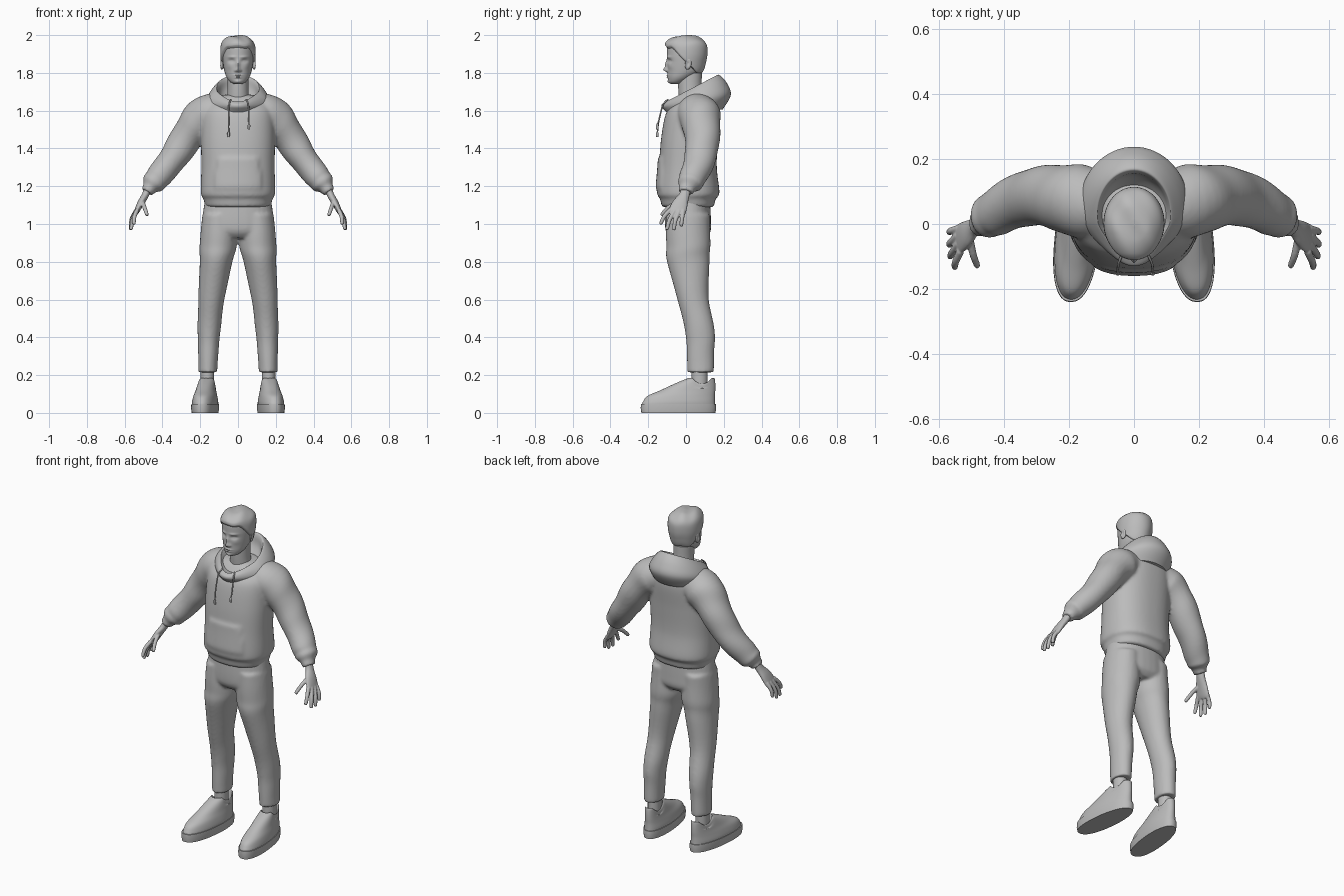
import bpy, bmesh, math
from mathutils import Vector, Matrix

cube = bpy.data.objects.get("Cube")
if cube:
    bpy.data.objects.remove(cube, do_unlink=True)

grey = bpy.data.materials.new("clay_grey")
grey.use_nodes = True
grey.diffuse_color = (0.5, 0.5, 0.5, 1)
grey.node_tree.nodes["Principled BSDF"].inputs["Base Color"].default_value = (0.5, 0.5, 0.5, 1)


def clamp(value):
    return max(0.0, min(1.0, value))


def bell(p, x, z, sx, sz):
    """Soft round bump, the same on both sides of the face."""
    return math.exp(-((abs(p.x) - x) / sx) ** 2 - ((p.z - z) / sz) ** 2)


def spline(keys, steps):
    """Smooth rows through the key rows."""
    rows = []
    for i in range(len(keys) - 1):
        p0, p1, p2, p3 = (keys[max(0, min(len(keys) - 1, i + d))] for d in (-1, 0, 1, 2))
        for s in range(steps):
            t = s / steps
            rows.append([0.5 * (2 * b + (c - a) * t + (2 * a - 5 * b + 4 * c - d) * t * t
                                + (3 * b - a - 3 * c + d) * t ** 3)
                         for a, b, c, d in zip(p0, p1, p2, p3)])
    return rows + [list(keys[-1])]


def tube(bm, keys, n=32, steps=6, along=False, power=1.0, fold=0.0, shape=None):
    """Loft ellipses; key = x, y, z, half width, half depth, optional tilt."""
    rows = spline(keys, steps)
    rings = []
    for i, row in enumerate(rows):
        centre, u, v = Vector(row[:3]), Vector((1, 0, 0)), Vector((0, 1, 0))
        if along:
            t = Vector(rows[min(i + 1, len(rows) - 1)][:3]) - Vector(rows[max(i - 1, 0)][:3])
            t.normalize()
            v = (v - t * v.dot(t)).normalized()
            u = v.cross(t)
        tilt = row[5] if len(row) > 5 else 0
        ring = []
        for k in range(n):
            a = math.tau * k / n
            c, s = math.cos(a), math.sin(a)
            c, s = math.copysign(abs(c) ** power, c), math.copysign(abs(s) ** power, s)
            size = 1 + fold * math.sin(i * 0.9 + 2 * math.sin(a))
            p = centre + (u * row[3] * c + v * row[4] * s) * size
            p.z += tilt * (p.y - centre.y)
            if shape:
                shape(p)
            ring.append(bm.verts.new(p))
        rings.append(ring)
    for r, q in zip(rings, rings[1:]):
        for k in range(n):
            bm.faces.new((r[k], r[(k + 1) % n], q[(k + 1) % n], q[k]))
    bm.faces.new(rings[0][::-1])
    bm.faces.new(rings[-1])


def finish(bm, name, mirror=False, voxel=0, smooth=4):
    """Turn the mesh into a named, shaded object; voxel fuses its pieces."""
    bmesh.ops.recalc_face_normals(bm, faces=bm.faces)
    mesh = bpy.data.meshes.new(name)
    bm.to_mesh(mesh)
    bm.free()
    mesh.materials.append(grey)
    obj = bpy.data.objects.new(name, mesh)
    bpy.context.scene.collection.objects.link(obj)
    bpy.ops.object.select_all(action="DESELECT")
    obj.select_set(True)
    bpy.context.view_layer.objects.active = obj
    bpy.ops.object.shade_smooth_by_angle(angle=math.radians(50))
    if mirror:
        obj.modifiers.new("mirror", "MIRROR").use_mirror_merge = False
    if voxel:
        fuse = obj.modifiers.new("fuse", "REMESH")
        fuse.mode, fuse.voxel_size, fuse.use_smooth_shade = "VOXEL", voxel, True
        relax = obj.modifiers.new("relax", "SMOOTH")
        relax.factor, relax.iterations = 0.5, smooth
    return obj


# Hoodie body with pouch pocket, fused with both sleeves
def pocket(p):
    if p.y < 0:
        half = 0.13 - 0.25 * max(0, p.z - 1.26)
        inside = clamp((half - abs(p.x)) / 0.012) * clamp((1.36 - p.z) / 0.012) * clamp((p.z - 1.17) / 0.03)
        p.y -= 0.009 * inside


bm = bmesh.new()
tube(bm, [(0, .01, 1.09, .172, .138), (0, .01, 1.135, .184, .148), (0, .012, 1.165, .197, .165),
          (0, .01, 1.3, .194, .153), (0, .018, 1.45, .196, .15), (0, .035, 1.58, .192, .143),
          (0, .05, 1.635, .175, .12), (0, .05, 1.67, .13, .09), (0, .045, 1.685, .07, .06)],
     n=64, steps=10, power=0.85, shape=pocket)
for side in (1, -1):
    def flip(p, side=side):
        p.x *= side
    tube(bm, [(.08, .06, 1.6, .09, .1), (.17, .07, 1.575, .107, .112), (.25, .085, 1.49, .09, .097),
              (.335, .078, 1.36, .077, .085), (.425, .035, 1.245, .066, .072),
              (.452, .015, 1.213, .06, .062), (.468, .005, 1.19, .038, .044),
              (.482, 0, 1.168, .035, .04)], along=True, fold=0.025, shape=flip)
finish(bm, "hoodie", voxel=0.009, smooth=5)


# Hood lying open behind the neck, pinched to a V at the front
def pinch(p):
    p.x *= 1 - 0.3 * clamp(-p.y / 0.11)


bm = bmesh.new()
tube(bm, [(0, .03, 1.635, .06, .06, .2), (0, .045, 1.675, .092, .1, .4), (0, .03, 1.708, .108, .128, .52),
          (0, .033, 1.718, .118, .142, .5), (0, .045, 1.69, .15, .172, .32), (0, .055, 1.65, .168, .182, .18),
          (0, .045, 1.6, .155, .15, .05)], n=64, shape=pinch)
finish(bm, "hood")

# Drawstrings with end tips
bm = bmesh.new()
for x, low in ((-.05, 1.46), (.058, 1.5)):
    tube(bm, [(x * .75, -.095, 1.66, .004, .004), (x * .95, -.122, 1.63, .004, .004),
              (x, -.143, 1.55, .004, .004), (x, -.151, low + .03, .004, .004),
              (x, -.152, low + .022, .007, .007), (x, -.152, low, .006, .006)], n=10, along=True)
finish(bm, "drawstrings")

# Trousers: hips fused with two legs
bm = bmesh.new()
tube(bm, [(0, .01, 1.13, .175, .118), (0, .01, 1.02, .19, .122), (0, .012, .96, .185, .118),
          (0, .012, .925, .12, .09)], power=0.9)
for side in (1, -1):
    def flip(p, side=side):
        p.x *= side
    tube(bm, [(.1, .01, 1.05, .088, .115), (.104, .012, .9, .099, .117), (.116, .012, .8, .087, .112),
              (.141, .038, .6, .069, .083), (.153, .073, .44, .061, .079), (.157, .077, .33, .054, .073),
              (.16, .077, .215, .05, .07)], fold=0.008, shape=flip)
finish(bm, "trousers", voxel=0.009, smooth=4)

# Ankles
bm = bmesh.new()
tube(bm, [(.162, .072, .1, .036, .042), (.162, .072, .25, .036, .042)], n=20)
finish(bm, "ankles", mirror=True)


# Shoes: toes turned out, narrower at the heel, dipped collar
def foot(p):
    p.x = p.x * (1 - 0.5 * max(0, p.y)) + 0.17 - 0.1 * p.y
    if p.z > 0.13:
        p.z -= 0.03 * clamp(1 - ((p.y - .085) / .05) ** 2) * clamp((p.z - .13) / .03)


bm = bmesh.new()
tube(bm, [(0, -.04, .04, .066, .194), (0, -.037, .06, .066, .19), (0, -.025, .09, .06, .178),
          (0, .01, .12, .052, .145), (0, .048, .155, .046, .107, -.15), (0, .077, .18, .042, .075, -.3),
          (0, .077, .178, .037, .069, -.3), (0, .077, .13, .034, .06)], n=48, power=0.9, shape=foot)
finish(bm, "shoe_uppers", mirror=True)

bm = bmesh.new()
tube(bm, [(0, -.04, 0, .067, .196), (0, -.04, .025, .07, .2), (0, -.04, .048, .069, .198)],
     n=48, steps=1, power=0.85, shape=foot)
finish(bm, "shoe_soles", mirror=True)

# Hands: palm, four fingers and a thumb
bm = bmesh.new()
tube(bm, [(.475, .002, 1.19, .02, .027), (.492, -.01, 1.15, .019, .028), (.515, -.03, 1.11, .018, .041),
          (.535, -.045, 1.07, .014, .046), (.543, -.05, 1.052, .009, .04)], along=True)
fingers = [((.533, -.083, 1.075), (.548, -.115, 1.04), (.551, -.133, 1.003)),
           ((.539, -.06, 1.07), (.559, -.088, 1.02), (.565, -.1, .975)),
           ((.541, -.036, 1.068), (.563, -.056, 1.02), (.568, -.064, .973)),
           ((.538, -.014, 1.07), (.562, -.021, 1.03), (.567, -.025, .993)),
           ((.505, -.045, 1.115), (.494, -.095, 1.085), (.482, -.128, 1.05))]
for base, joint, tip in fingers:
    end = Vector(tip) + (Vector(tip) - Vector(joint)).normalized() * 0.006
    tube(bm, [base + (.012, .012), joint + (.0112, .0112), tip + (.0095, .0095), tuple(end) + (.004, .004)],
         n=14, along=True)
finish(bm, "hands", mirror=True, voxel=0.004, smooth=3)

# Neck
bm = bmesh.new()
tube(bm, [(0, .035, 1.6, .066, .064), (0, .022, 1.7, .056, .062), (0, .02, 1.8, .056, .064)])
finish(bm, "neck")


# Head with sculpted face
def face(p):
    if p.y > -0.02:
        return
    out = 0.012 * bell(p, 0, 1.842, .009, .022) + 0.019 * bell(p, 0, 1.817, .011, .011)
    out += 0.008 * bell(p, .013, 1.812, .006, .006) + 0.005 * bell(p, .033, 1.884, .02, .006)
    out += 0.007 * bell(p, 0, 1.787, .021, .004) + 0.007 * bell(p, 0, 1.776, .017, .004)
    out += 0.006 * bell(p, 0, 1.753, .016, .009) + 0.003 * bell(p, .045, 1.835, .015, .015)
    out += 0.005 * bell(p, .034, 1.862, .009, .005) - 0.011 * bell(p, .034, 1.863, .016, .009)
    p.y -= out


skull = [(0, -.055, 1.74, .016, .02), (0, -.05, 1.75, .038, .04), (0, -.03, 1.775, .059, .066),
         (0, -.008, 1.81, .072, .09), (0, 0, 1.86, .08, .1), (0, .003, 1.9, .083, .104),
         (0, .003, 1.94, .08, .102), (0, .003, 1.965, .067, .085), (0, .003, 1.982, .043, .054),
         (0, .003, 1.987, .008, .01)]
bm = bmesh.new()
tube(bm, skull, n=96, steps=10, shape=face)
finish(bm, "head")


# Hair: a fuller shell that sinks into the head below the hairline
def hair(p):
    line = 1.93 - 0.13 * clamp((p.y + .075) / .13)
    f = clamp((p.z - line) / 0.014 + 0.5)
    wave = 0.003 * math.sin(70 * p.x + 45 * p.y) * f
    quiff = 0.009 * f * clamp((-p.y - .03) / .05) * clamp((p.z - 1.92) / .03)
    p.x *= 0.8 + 0.33 * f
    p.y = p.y * (0.8 + 0.26 * f) - quiff
    p.z = 1.87 + (p.z - 1.87) * (0.8 + 0.29 * f) + wave


bm = bmesh.new()
tube(bm, skull, n=96, steps=10, shape=hair)
finish(bm, "hair")

# Ears with a hollow on the outer side
bm = bmesh.new()
bmesh.ops.create_uvsphere(bm, u_segments=24, v_segments=16, radius=1, matrix=Matrix.Translation((.086, .012, 1.848))
                          @ Matrix.Rotation(-0.2, 4, "X") @ Matrix.Rotation(0.3, 4, "Z")
                          @ Matrix.Diagonal((.01, .018, .031, 1)))
for vert in bm.verts:
    if vert.co.x > 0.086:
        vert.co.x -= 0.009 * math.exp(-((vert.co.y - .01) / .009) ** 2 - ((vert.co.z - 1.85) / .016) ** 2)
finish(bm, "ears", mirror=True)
